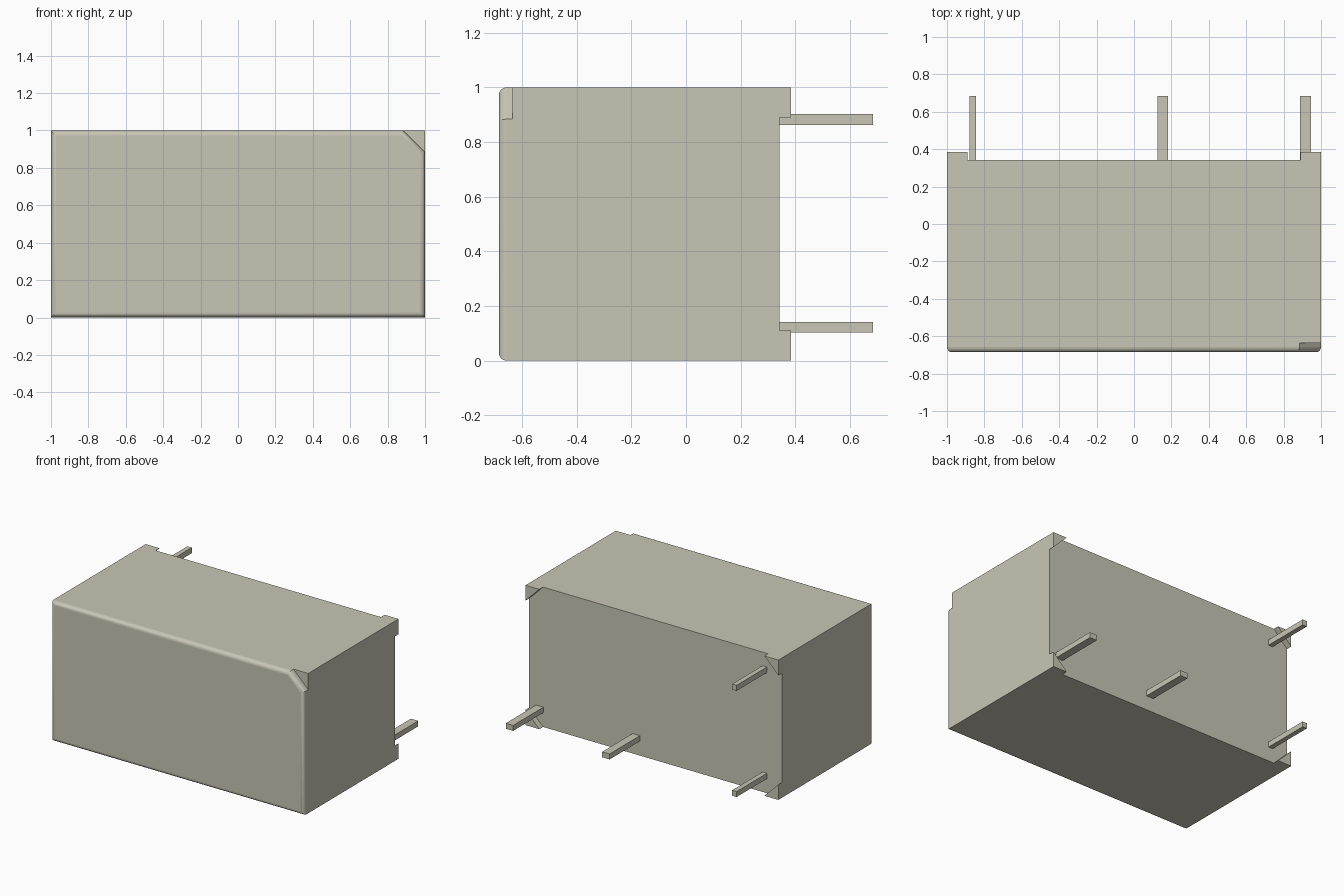
import bpy, bmesh, math
from mathutils import Vector

if "Cube" in bpy.data.objects:
    bpy.data.objects.remove(bpy.data.objects["Cube"])

# Single warm grey plastic
mat = bpy.data.materials.new("warm_grey")
mat.use_nodes = True
col = (0.58, 0.565, 0.465, 1)
mat.diffuse_color = col
bsdf = mat.node_tree.nodes["Principled BSDF"]
bsdf.inputs["Base Color"].default_value = col
bsdf.inputs["Roughness"].default_value = 0.6


def finish(bm, name):
    mesh = bpy.data.meshes.new(name)
    bm.to_mesh(mesh)
    bm.free()
    mesh.materials.append(mat)
    ob = bpy.data.objects.new(name, mesh)
    bpy.context.collection.objects.link(ob)
    return ob


FRONT, NOTCH, BACK, FOOT = -0.685, -0.635, 0.343, 0.385
FOOT_LEG, NOTCH_LEG = 0.11, 0.116
CORNERS = [(-1, 0), (1, 0), (1, 1), (-1, 1)]     # x, z outline
CUT = 2                                          # corner with the front notch


def pt(i, y, toward=None, leg=0.0):
    """Corner i at depth y, moved by leg along the outline toward another corner."""
    a = Vector(CORNERS[i % 4])
    if toward is not None:
        a += (Vector(CORNERS[toward % 4]) - a).normalized() * leg
    return (a.x, y, a.y)


# Case body: sides with corner feet at the back and a notched front corner
bm = bmesh.new()


def face(points):
    return bm.faces.new([bm.verts.new(p) for p in points])


front_outline, back_outline = [], []
for i in range(4):
    j = (i + 1) % 4
    foot_i, foot_j = [[pt(a, y, b, FOOT_LEG) for y in (FOOT, BACK)]
                      for a, b in ((i, j), (j, i))]
    ends = {}
    for a, b in ((i, j), (j, i)):
        if a == CUT:
            ends[a] = [pt(a, NOTCH), pt(a, NOTCH, b, NOTCH_LEG), pt(a, FRONT, b, NOTCH_LEG)]
        else:
            ends[a] = [pt(a, FRONT)]
    face([pt(i, FOOT)] + foot_i + foot_j[::-1] + [pt(j, FOOT)]
         + ends[j] + ends[i][::-1])
    back_outline += [foot_i[1], foot_j[1]]

    # Triangular foot: end and inner wall
    prev, nxt = i - 1, i + 1
    p, n = [[pt(i, y, t, FOOT_LEG) for y in (FOOT, BACK)] for t in (prev, nxt)]
    face([pt(i, FOOT), p[0], n[0]])
    face([p[0], p[1], n[1], n[0]])

    # Front notch: floor and diagonal wall
    if i == CUT:
        p, n = [[pt(i, y, t, NOTCH_LEG) for y in (FRONT, NOTCH)] for t in (prev, nxt)]
        face([pt(i, NOTCH), p[1], n[1]])
        face([p[0], p[1], n[1], n[0]])
        front_outline += [p[0], n[0]]
    else:
        front_outline.append(pt(i, FRONT))

face(back_outline)
face(front_outline)
bmesh.ops.remove_doubles(bm, verts=bm.verts, dist=1e-4)
bmesh.ops.recalc_face_normals(bm, faces=bm.faces)

# Rounded front rim
rim = [e for e in bm.edges if all(abs(v.co.y - FRONT) < 1e-4 for v in e.verts)]
rounded = bmesh.ops.bevel(bm, geom=rim, offset=0.027, segments=5, profile=0.5,
                          affect='EDGES')["faces"]
for f in rounded:
    f.smooth = True
for e in bm.edges:
    e.smooth = e.is_manifold and e.calc_face_angle(0) < math.radians(30)
finish(bm, "case_body")

# Contact pins: x range, z range
PINS = {
    "pin_right_lower": (-0.88, -0.845, 0.103, 0.142),
    "pin_right_upper": (-0.88, -0.845, 0.862, 0.902),
    "pin_middle": (0.125, 0.183, 0.103, 0.142),
    "pin_left": (0.888, 0.946, 0.103, 0.142),
}
for name, (x0, x1, z0, z1) in PINS.items():
    bm = bmesh.new()
    bmesh.ops.create_cube(bm, size=1)
    bmesh.ops.scale(bm, vec=(x1 - x0, 0.685 - BACK + 0.005, z1 - z0), verts=bm.verts)
    bmesh.ops.translate(bm, vec=((x0 + x1) / 2, (0.685 + BACK - 0.005) / 2, (z0 + z1) / 2),
                        verts=bm.verts)
    finish(bm, name)
